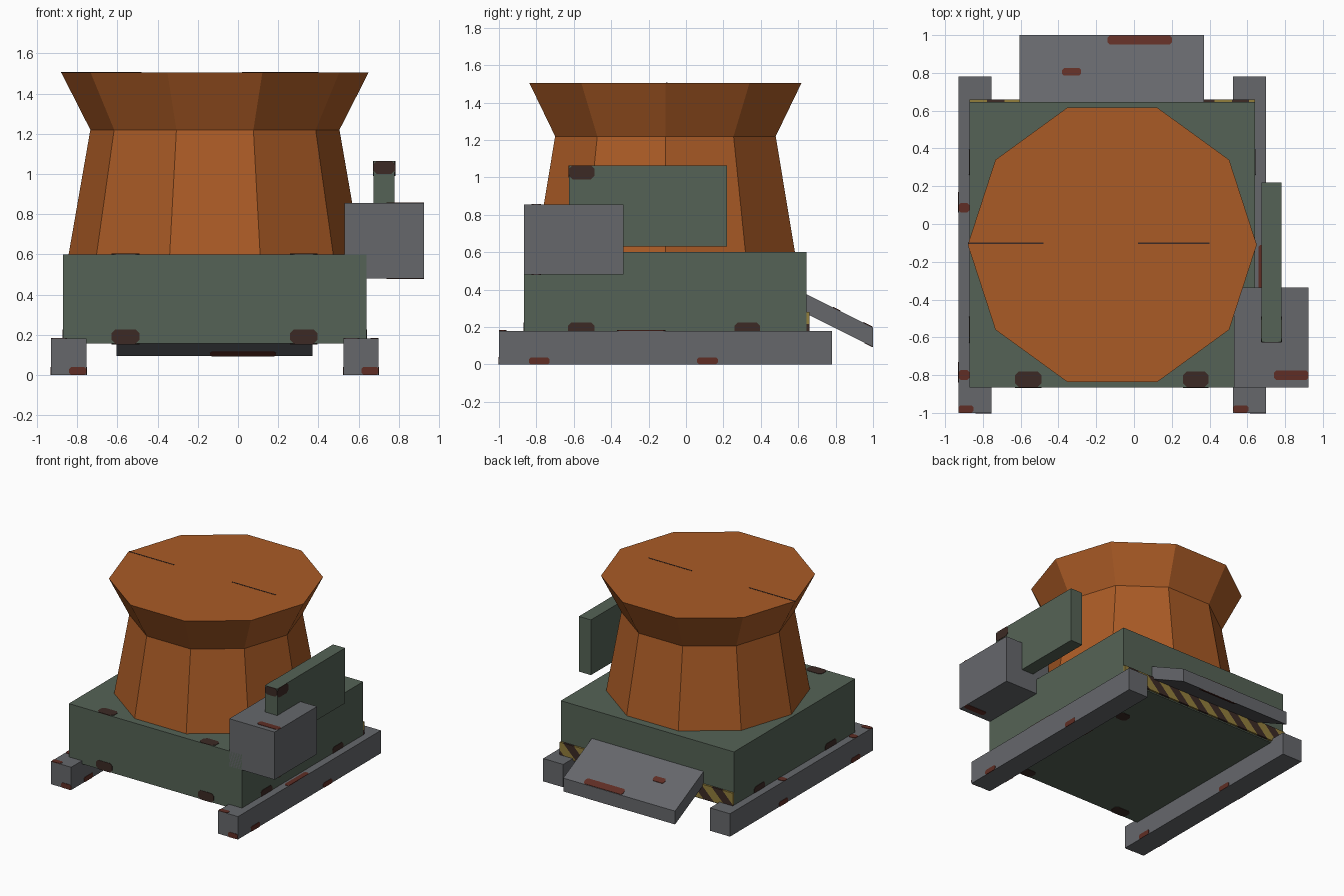
import bpy, bmesh, math
from mathutils import Vector

if "Cube" in bpy.data.objects:
    bpy.data.objects.remove(bpy.data.objects["Cube"])


def material(name, rgb):
    m = bpy.data.materials.new(name)
    m.diffuse_color = (*rgb, 1)
    m.use_nodes = True
    m.node_tree.nodes["Principled BSDF"].inputs["Base Color"].default_value = m.diffuse_color
    return m


ORANGE = material("orange", (0.40, 0.104, 0.019))
GREEN = material("dull_green", (0.091, 0.124, 0.092))
GREY = material("steel_grey", (0.132, 0.137, 0.148))
RUST = material("rust", (0.115, 0.027, 0.018))
BROWN = material("dark_brown", (0.045, 0.023, 0.018))
YELLOW = material("hazard_yellow", (0.29, 0.21, 0.045))

CX, CY = -0.115, -0.11   # centre of the body and drum


def finish(name, bm, *mats):
    bmesh.ops.recalc_face_normals(bm, faces=bm.faces)
    me = bpy.data.meshes.new(name)
    bm.to_mesh(me)
    bm.free()
    for m in mats:
        me.materials.append(m)
    ob = bpy.data.objects.new(name, me)
    bpy.context.collection.objects.link(ob)
    return ob


def box_mesh(lo, hi):
    bm = bmesh.new()
    bmesh.ops.create_cube(bm, size=1)
    for v in bm.verts:
        v.co = Vector([(a + b) / 2 + c * (b - a) for a, b, c in zip(lo, hi, v.co)])
    return bm


def box(name, lo, hi, mat):
    return finish(name, box_mesh(lo, hi), mat)


def patch(name, axis, level, u, v, mat, slope=0):
    """Thin clipped-corner plate on a face; u and v are ranges on the other two axes."""
    c = 0.25 * min(u[1] - u[0], v[1] - v[0])
    outline = [(u[0] + c, v[0]), (u[1] - c, v[0]), (u[1], v[0] + c), (u[1], v[1] - c),
               (u[1] - c, v[1]), (u[0] + c, v[1]), (u[0], v[1] - c), (u[0], v[0] + c)]
    bm = bmesh.new()
    rings = []
    for off in (-0.003, 0.003):
        ring = []
        for a, b in outline:
            p = [a, b]
            p.insert(axis, level + off + slope * b)
            ring.append(bm.verts.new(p))
        rings.append(ring)
        bm.faces.new(ring)
    for i in range(8):
        j = (i + 1) % 8
        bm.faces.new((rings[0][i], rings[0][j], rings[1][j], rings[1][i]))
    return finish(name, bm, mat)


# Body
box("body", (-0.87, -0.865, 0.155), (0.64, 0.645, 0.60), GREEN)

# Ten-sided flared drum
bm = bmesh.new()
rings = []
for r, z in ((0.728, 0.60), (0.62, 1.22), (0.765, 1.505)):
    rings.append([bm.verts.new((CX + r * math.cos(k * math.pi / 5),
                                CY + r * math.sin(k * math.pi / 5), z)) for k in range(10)])
for a, b in zip(rings, rings[1:]):
    for i in range(10):
        j = (i + 1) % 10
        bm.faces.new((a[i], a[j], b[j], b[i]))
bm.faces.new(rings[0])
bm.faces.new(rings[-1])
finish("drum", bm, ORANGE)

# Skid rails
for side, x in (("left", -0.93), ("right", 0.525)):
    box(side + "_rail", (x, -1.0, 0), (x + 0.175, 0.78, 0.18), GREY)

# Side box and upright panel
box("side_box", (0.53, -0.865, 0.48), (0.925, -0.335, 0.855), GREY)
box("side_panel", (0.675, -0.625, 0.63), (0.78, 0.22, 1.065), GREEN)

# Sloping rear ramp: a sheared slab
bm = box_mesh((-0.605, 0.60, 0), (0.37, 1.0, 0.105))
for v in bm.verts:
    v.co.z += 0.093 + 0.5 * (1.0 - v.co.y)
finish("rear_ramp", bm, GREY)

# Rear hazard bar, cut into diagonal stripes
STEP = 0.0925
X0, Z0, Z1 = -0.87, 0.165, 0.28
bm = box_mesh((X0, 0.64, Z0), (0.64, 0.66, Z1))
for i in range(1, 19):
    bmesh.ops.bisect_plane(bm, geom=bm.verts[:] + bm.edges[:] + bm.faces[:],
                           plane_co=(X0 + i * STEP, 0, Z1), plane_no=(1, 0, -1))
for f in bm.faces:
    c = f.calc_center_median()
    f.material_index = math.floor((c.x - X0 - c.z + Z1) / STEP) % 2
finish("hazard_bar", bm, YELLOW, BROWN)

# Worn patches along the body edges
for n, (a, b) in enumerate(((-0.63, -0.49), (0.26, 0.395))):
    patch(f"front_wear_{n}", 1, -0.865, (a, b), (0.157, 0.225), BROWN)
    patch(f"top_wear_{n}", 2, 0.60, (a, b), (-0.865, -0.78), BROWN)
    patch(f"under_wear_{n}", 2, 0.155, (a, b), (-0.865, -0.78), BROWN)
    for side, x in (("left", -0.87), ("right", 0.64)):
        patch(f"{side}_wear_{n}", 0, x, (a, b), (0.157, 0.225), BROWN)
patch("under_wear_middle", 2, 0.155, (0.26, 0.36), (0.2, 0.29), BROWN)
for side, x in (("outer", 0.78), ("inner", 0.675)):
    patch(f"panel_{side}_wear", 0, x, (-0.625, -0.49), (0.99, 1.065), BROWN)
patch("panel_end_wear", 1, -0.625, (0.675, 0.78), (1.0, 1.065), BROWN)

# Rust on the rails
for side, x in (("left", -0.93), ("right", 0.525)):
    for n, y in enumerate((-0.84, 0.06)):
        for k, sx in enumerate((x, x + 0.175)):
            patch(f"{side}_rail_rust_{n}_{k}", 0, sx, (y, y + 0.11), (0, 0.038), RUST)
    patch(side + "_rail_end_rust", 1, -1.0, (x + 0.09, x + 0.175), (0, 0.04), RUST)
    patch(side + "_rail_top_rust", 2, 0.18, (x, x + 0.08), (-1.0, -0.96), RUST)
for n, y in enumerate((-0.825, 0.06)):
    patch(f"left_rail_strip_rust_{n}", 2, 0.18, (-0.93, -0.87), (y, y + 0.052), RUST)
patch("right_rail_long_rust", 2, 0.18, (0.66, 0.70), (-0.37, -0.11), RUST)

# Rust on the side box and ramp
patch("box_rust", 2, 0.855, (0.74, 0.925), (-0.825, -0.775), RUST)
patch("box_under_rust", 2, 0.48, (0.74, 0.925), (-0.825, -0.775), RUST)
for n, (u, v) in enumerate((((-0.14, 0.2), (0.95, 0.998)), ((-0.38, -0.28), (0.785, 0.825)))):
    patch(f"ramp_rust_{n}", 2, 0.698, u, v, RUST, slope=-0.5)
patch("ramp_under_rust", 2, 0.593, (-0.14, 0.19), (0.955, 0.998), RUST, slope=-0.5)

# Fine scratches across the drum lid
for n, (a, b) in enumerate(((-0.88, -0.48), (0.02, 0.40))):
    box(f"lid_scratch_{n}", (a, -0.106, 1.503), (b, -0.098, 1.507), BROWN)
